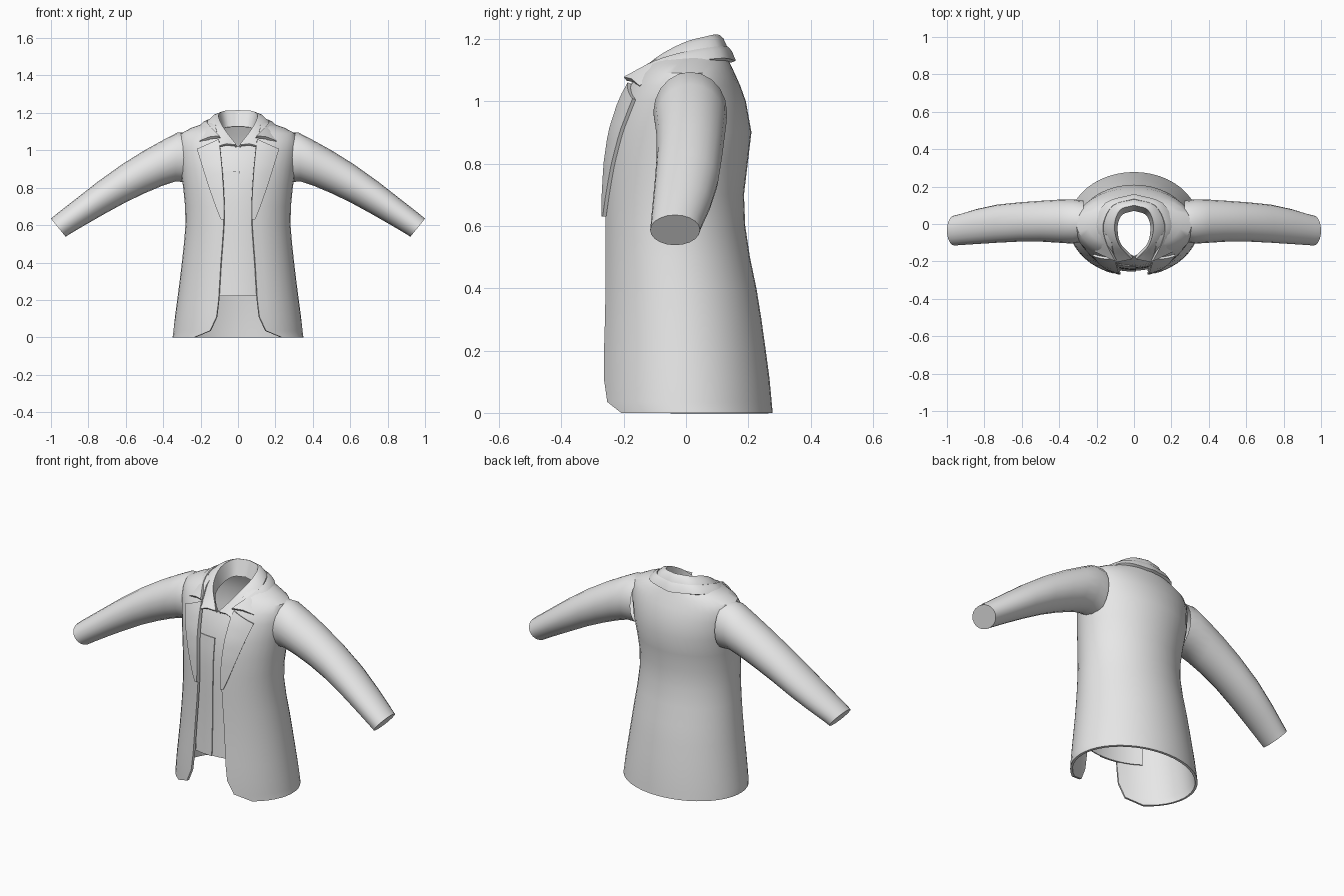
import bpy, math
from mathutils import Vector

if "Cube" in bpy.data.objects:
    bpy.data.objects.remove(bpy.data.objects["Cube"])

grey = bpy.data.materials.new("cloth grey")
grey.diffuse_color = (0.8, 0.8, 0.8, 1)
grey.use_nodes = True
grey.node_tree.nodes["Principled BSDF"].inputs["Base Color"].default_value = grey.diffuse_color

# Torso rings: height, half width, front y, back y, half opening at the front
RINGS = [
    (0.00, .350, -.280, .278, .235), (0.035, .346, -.280, .275, .150),
    (0.11, .337, -.280, .268, .115), (0.20, .325, -.277, .256, .104),
    (0.30, .312, -.273, .242, .098), (0.40, .300, -.270, .226, .092),
    (0.50, .289, -.268, .205, .084), (0.60, .281, -.267, .190, .077),
    (0.70, .283, -.265, .186, .075), (0.80, .293, -.260, .198, .080),
    (0.90, .308, -.246, .210, .087), (1.00, .322, -.214, .192, .097),
    (1.05, .322, -.188, .174, .104), (1.09, .308, -.160, .156, .112),
    (1.12, .250, -.140, .142, .118), (1.145, .180, -.110, .130, .120),
]


def ring_at(z):
    """Interpolated torso ring at height z."""
    z = min(max(z, RINGS[0][0]), RINGS[-1][0])
    for a, b in zip(RINGS, RINGS[1:]):
        if z <= b[0]:
            t = (z - a[0]) / (b[0] - a[0])
            return [p + (q - p) * t for p, q in zip(a, b)]


def front_point(x, z, out=0.0):
    """Point on the front of the torso, pushed forward by out."""
    _, w, f, b, _ = ring_at(z)
    y = (f + b) / 2 - (b - f) / 2 * math.sqrt(max(0, 1 - (x / w) ** 2))
    return (x, y - out, z)


def smooth_path(pts, n=4):
    """Catmull-Rom curve through the points."""
    p = [Vector(q) for q in pts]
    p = [2 * p[0] - p[1]] + p + [2 * p[-1] - p[-2]]
    res = []
    for i in range(1, len(p) - 2):
        a, b, c, d = p[i - 1:i + 3]
        for k in range(n):
            t = k / n
            res.append(0.5 * (2 * b + (c - a) * t + (2 * a - 5 * b + 4 * c - d) * t * t
                              + (3 * b - a - 3 * c + d) * t ** 3))
    return res + [p[-2]]


def sheet(name, rows, thick=0, offset=-1, closed=False, cap=False, mirror=True):
    """Surface through rows of points, mirrored and thickened."""
    n = len(rows[0])
    faces = []
    for r in range(len(rows) - 1):
        for c in range(n if closed else n - 1):
            d = (c + 1) % n
            faces.append((r * n + c, r * n + d, (r + 1) * n + d, (r + 1) * n + c))
    if cap:
        faces.append(tuple((len(rows) - 1) * n + c for c in range(n)))
    me = bpy.data.meshes.new(name)
    me.from_pydata([tuple(p) for row in rows for p in row], [], faces)
    me.materials.append(grey)
    ob = bpy.data.objects.new(name, me)
    bpy.context.collection.objects.link(ob)
    if mirror:
        m = ob.modifiers.new("mirror", 'MIRROR')
        m.merge_threshold = 0.0005
    if thick:
        s = ob.modifiers.new("thickness", 'SOLIDIFY')
        s.thickness, s.offset = thick, offset
    bpy.ops.object.select_all(action='DESELECT')
    ob.select_set(True)
    bpy.context.view_layer.objects.active = ob
    bpy.ops.object.convert(target='MESH')
    bpy.ops.object.shade_smooth_by_angle(angle=math.radians(35))
    return ob


# Jacket body, open at the front
rows = []
for z, w, f, b, gap in RINGS:
    a0 = math.asin(gap / w)
    row = []
    for i in range(19):
        a = a0 + (math.pi - a0) * i / 18
        x = 0 if i == 18 else w * math.sin(a)
        row.append((x, (f + b) / 2 - (b - f) / 2 * math.cos(a), z))
    rows.append(row)
sheet("jacket_body", rows, 0.013)

# Sleeves: x and z of the top line, x and z of the bottom line, y range
SLEEVE = [
    (.27, 1.095, .27, .83, -.095, .125), (.325, 1.094, .335, .833, -.105, .132),
    (.40, 1.055, .41, .808, -.100, .130), (.50, 1.000, .50, .770, -.094, .124),
    (.62, .925, .60, .722, -.094, .116), (.75, .832, .71, .662, -.100, .104),
    (.87, .738, .81, .605, -.107, .080), (.97, .660, .895, .555, -.113, .052),
    (1.0, .635, .922, .538, -.115, .045),
]
rows = []
for tx, tz, bx, bz, y0, y1 in SLEEVE:
    top, bot = Vector((tx, 0, tz)), Vector((bx, 0, bz))
    mid = (top + bot) / 2 + Vector((0, (y0 + y1) / 2, 0))
    rows.append([mid + (top - bot) / 2 * math.cos(t) - Vector((0, (y1 - y0) / 2 * math.sin(t), 0))
                 for t in (2 * math.pi * i / 20 for i in range(20))])
sheet("sleeves", rows, closed=True, cap=True)

# Lapels lying on the jacket front
rows = []
for i in range(13):
    t = i / 12
    row = []
    for j in range(6):
        s = j / 5
        top = 1.055 - 0.05 * s
        z = 0.63 + (top - 0.63) * t
        inner = ring_at(z)[4] - 0.004
        outer = 0.088 + 0.127 * t ** 0.9
        row.append(front_point(inner + (outer - inner) * s, z, 0.001))
    rows.append(row)
sheet("lapels", rows, 0.012, 1)

# Shirt front with a V neck
rows = []
for i in range(15):
    row = []
    for j in range(8):
        x = 0.21 * j / 7
        top = 1.02 + min(x, 0.09) * 0.9
        row.append(front_point(x, 0.22 + (top - 0.22) * i / 14, -0.027))
    rows.append(row)
sheet("shirt_front", rows, 0.006)

# Overlapping button edge of the shirt
rows = [[front_point(x, 0.22 + 0.67 * i / 12, -0.026) for x in (-.1, -.06, -.02, .01)]
        for i in range(13)]
sheet("shirt_placket", rows, 0.005, 1, mirror=False)

# Shirt collar: folded leaf and inner stand
leaf_low = smooth_path([(.100, -.205, 1.025), (.148, -.10, 1.110), (.162, 0, 1.158),
                        (.110, .10, 1.175), (0, .132, 1.175)])
fold = smooth_path([(.018, -.190, 1.030), (.088, -.115, 1.125), (.112, -.01, 1.185),
                    (.080, .08, 1.208), (0, .108, 1.212)])
stand = smooth_path([(.012, -.178, 1.015), (.080, -.105, 1.070), (.095, -.01, 1.100),
                     (.068, .055, 1.120), (0, .078, 1.125)])
middle = [(a + b) / 2 + Vector((0, 0, .008)) for a, b in zip(leaf_low, fold)]
sheet("shirt_collar", [leaf_low, middle, fold], 0.012)
sheet("shirt_collar_stand", [stand, fold], 0.008)

# Jacket collar, flaring over the shoulders
outer = smooth_path([(.207, -.150, 1.050), (.216, -.08, 1.085), (.214, 0, 1.122),
                     (.150, .115, 1.138), (0, .160, 1.130)])
upper = smooth_path([(.100, -.200, 1.078), (.150, -.10, 1.130), (.165, 0, 1.160),
                     (.112, .10, 1.176), (0, .134, 1.176)])
middle = [(a + b) / 2 + Vector((0, 0, .008)) for a, b in zip(outer, upper)]
sheet("jacket_collar", [outer, middle, upper], 0.016)
